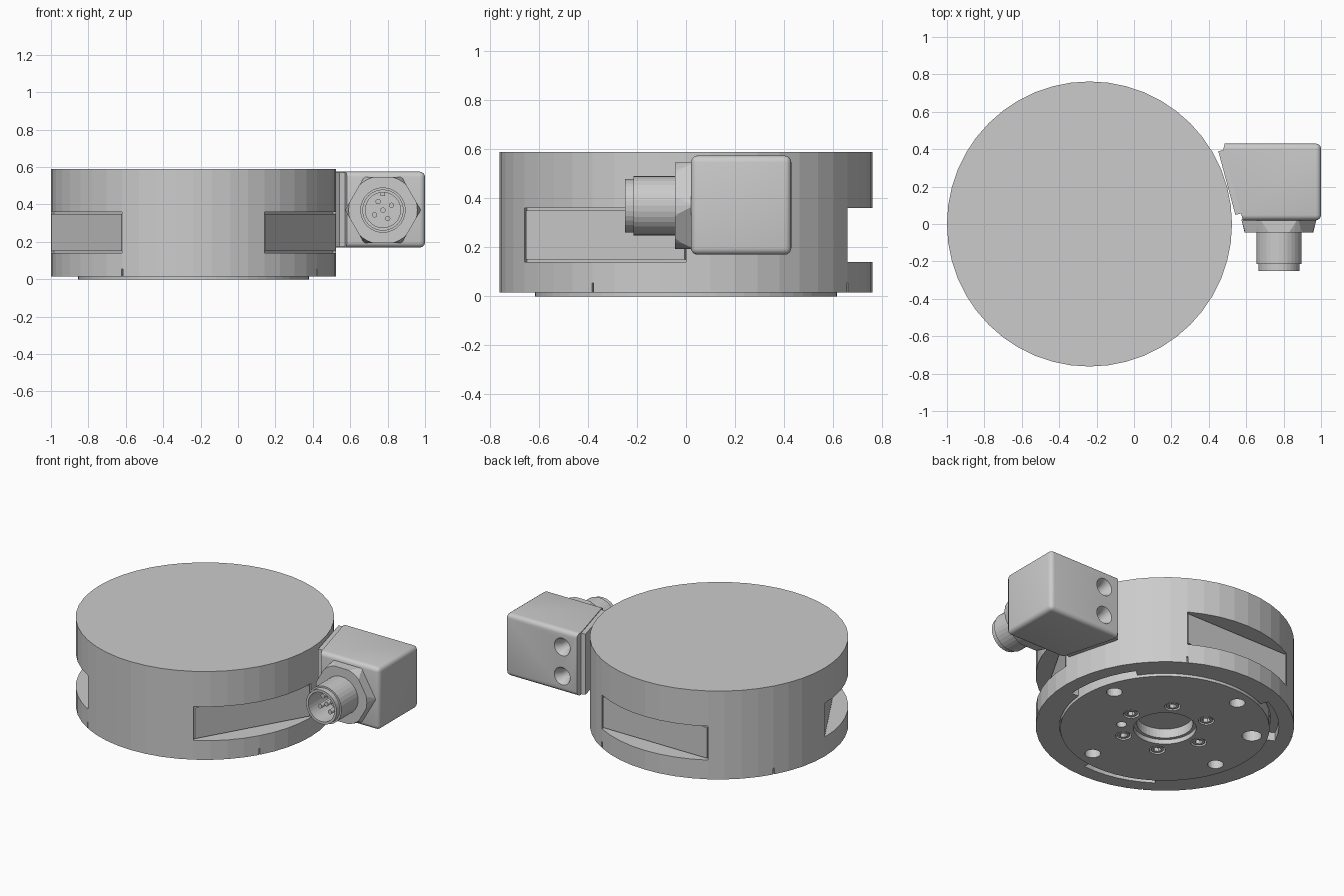
import bpy, bmesh
from math import sin, cos, radians, pi
from mathutils import Matrix, Vector

if "Cube" in bpy.data.objects:
    bpy.data.objects.remove(bpy.data.objects["Cube"])

CX = -0.238                       # axis of the round body
CONN = Vector((0.775, 0, 0.37))   # axis of the connector, along y


def new_obj(name, bm):
    bmesh.ops.recalc_face_normals(bm, faces=bm.faces)
    me = bpy.data.meshes.new(name)
    bm.to_mesh(me)
    bm.free()
    ob = bpy.data.objects.new(name, me)
    bpy.context.collection.objects.link(ob)
    return ob


def prism(name, pts, z0, z1, bevel_test=None):
    bm = bmesh.new()
    face = bm.faces.new([bm.verts.new((x, y, z0)) for x, y in pts])
    ext = bmesh.ops.extrude_face_region(bm, geom=[face])["geom"]
    bmesh.ops.translate(bm, vec=(0, 0, z1 - z0),
                        verts=[v for v in ext if isinstance(v, bmesh.types.BMVert)])
    if bevel_test:
        edges = [e for e in bm.edges if bevel_test(e)]
        bmesh.ops.bevel(bm, geom=edges, offset=0.028, segments=4, profile=0.5, affect='EDGES')
    return new_obj(name, bm)


def polar(r, t, deg):
    """Point r outward and t sideways in a frame turned by deg about the body axis."""
    a = radians(deg)
    return (CX + r * cos(a) - t * sin(a), r * sin(a) + t * cos(a))


def block(name, r0, r1, t0, t1, deg, z0, z1):
    return prism(name, [polar(r, t, deg) for r, t in ((r0, t0), (r1, t0), (r1, t1), (r0, t1))], z0, z1)


def sector(name, r0, r1, a0, a1, z0, z1, n=6):
    angs = [a0 + (a1 - a0) * i / n for i in range(n + 1)]
    pts = [polar(r1, 0, a) for a in angs] + [polar(r0, 0, a) for a in reversed(angs)]
    return prism(name, pts, z0, z1)


def cyl(name, p0, p1, r0, r1=None, n=24, turn=0.0):
    p0, p1 = Vector(p0), Vector(p1)
    d = p1 - p0
    bm = bmesh.new()
    bmesh.ops.create_cone(bm, cap_ends=True, segments=n, radius1=r0,
                          radius2=r0 if r1 is None else r1, depth=d.length)
    bmesh.ops.transform(bm, verts=bm.verts, matrix=Matrix.Translation((p0 + p1) / 2)
                        @ d.to_track_quat('Z', 'Y').to_matrix().to_4x4() @ Matrix.Rotation(turn, 4, 'Z'))
    return new_obj(name, bm)


def upright(name, r, a, z0, z1, rad, rad2=None, n=24):
    x, y = polar(r, 0, a)
    return cyl(name, (x, y, z0), (x, y, z1), rad, rad2, n)


def along_y(name, y0, y1, rad, rad2=None, n=32, turn=0.0, dx=0, dz=0):
    c = CONN + Vector((dx, 0, dz))
    return cyl(name, (c.x, y0, c.z), (c.x, y1, c.z), rad, rad2, n, turn)


def boolean(ob, tool, op='DIFFERENCE'):
    tool.hide_render = True
    m = ob.modifiers.new("cut", 'BOOLEAN')
    m.operation, m.object, m.solver = op, tool, 'EXACT'
    bpy.context.view_layer.objects.active = ob
    bpy.ops.object.modifier_apply(modifier=m.name)
    bpy.data.objects.remove(tool)


# Round body with a recess below for the flange plate
body = upright("round_body", 0, 0, 0.015, 0.59, 0.762, n=48)
boolean(body, upright("cutter", 0, 0, -0.1, 0.12, 0.622, n=64))

# Three flat side windows, each with an inner panel, plus pockets under the rim
for i, a in enumerate((-30, 90, 210)):
    boolean(body, block("cutter", 0.64, 1.0, -0.381, 0.381, a, 0.14, 0.36))
    block(f"window_panel_{i + 1}", 0.63, 0.66, -0.374, 0.374, a, 0.15, 0.35)
    boolean(body, sector("cutter", 0.6, 0.672, a + 25, a + 65, -0.1, 0.07))

# Four index marks on the lower rim
for a in (60, 150, 240, 330):
    boolean(body, block("cutter", 0.75, 0.8, -0.004, 0.004, a, -0.1, 0.055))

# Flange plate with central bore, bolt holes and screw counterbores
plate = upright("flange_plate", 0, 0, 0, 0.118, 0.617, n=64)
boolean(plate, upright("cutter", 0, 0, -0.1, 0.03, 0.185, n=48))
boolean(plate, upright("cutter", 0, 0, 0, 0.09, 0.165, n=48))
for a in (15, 105, 195, 285):
    boolean(plate, upright("cutter", 0.52, a, -0.1, 0.1, 0.047))
boolean(plate, upright("cutter", 0.52, 150, -0.1, 0.1, 0.058))
boolean(plate, upright("cutter", 0.26, -30, -0.1, 0.05, 0.03))
for i in range(6):
    a = 60 * i
    boolean(plate, upright("cutter", 0.26, a, -0.1, 0.04, 0.047))
    screw = upright(f"flange_screw_{i + 1}", 0.26, a, 0.004, 0.05, 0.038)
    boolean(screw, upright("cutter", 0.26, a, -0.1, 0.028, 0.024, n=6))

# Connector housing, rounded on the outside, with a mounting pad against the body
housing = prism("connector_housing",
                [(0.485, 0.43), (0.478, 0.40), (0.582, 0.02), (1.0, 0.02), (1.0, 0.43)],
                0.17, 0.575, lambda e: max(v.co.x for v in e.verts) > 0.9)
for z in (0.275, 0.465):
    boolean(housing, cyl("cutter", (0.59, 0.44, z), (0.59, 0.385, z), 0.062, 0.034))
    boolean(housing, cyl("cutter", (0.59, 0.42, z), (0.59, 0.30, z), 0.034))
bpy.ops.object.select_all(action='DESELECT')
housing.select_set(True)
bpy.context.view_layer.objects.active = housing
bpy.ops.object.shade_smooth_by_angle(angle=radians(30))
block("mounting_pad", 0.766, 0.81, -0.155, 0.197, 15, 0.175, 0.57)

# Hex nut with its corners turned round
nut = along_y("hex_nut", 0.025, -0.045, 0.203, n=6, turn=pi / 6)
boolean(nut, along_y("cutter", 0.06, -0.06, 0.21, 0.18, n=40), 'INTERSECT')

# Threaded barrel and narrower tip, hollowed for the contacts
barrel = along_y("connector_barrel", 0.0, -0.215, 0.121)
boolean(barrel, along_y("connector_tip", -0.15, -0.25, 0.11), 'UNION')
boolean(barrel, along_y("cutter", -0.06, -0.3, 0.094))
key = prism("connector_key", [(0.763, -0.22), (0.787, -0.22), (0.787, -0.05), (0.763, -0.05)], 0.445, 0.47)

# Five contact pins
along_y("contact_pin_1", -0.05, -0.2, 0.014, n=12)
for i in range(4):
    a = radians(105 + 90 * i - 75)
    along_y(f"contact_pin_{i + 2}", -0.05, -0.2, 0.014, n=12, dx=0.052 * cos(a), dz=0.052 * sin(a))
